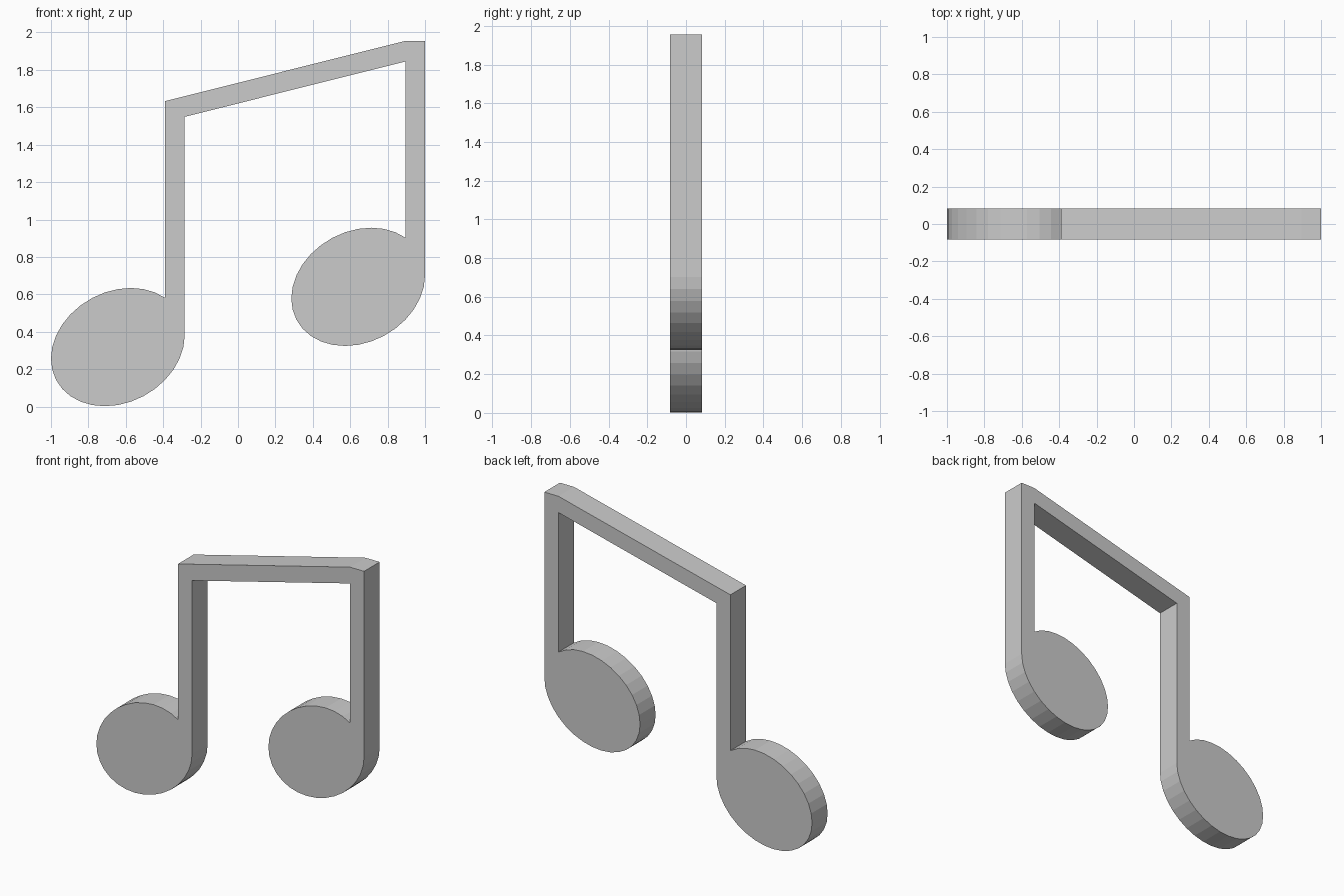
import bpy, bmesh
from math import pi, sin, cos, acos

if "Cube" in bpy.data.objects:
    bpy.data.objects.remove(bpy.data.objects["Cube"])

HALF_DEPTH = 0.083
HX, HZ, TILT = 0.3575, 0.316, 0.197   # half extents and slant of a note head
STEM = 0.105                          # stem width
STEPS = 28


def head(cx, cz):
    """Tilted oval, clockwise from the stem's outer edge round to its inner edge."""
    sweep = 2 * pi - acos((HX - STEM) / HX)
    return [(cx + HX * cos(-sweep * i / STEPS),
             cz + HZ * sin(-sweep * i / STEPS + TILT)) for i in range(STEPS + 1)]


# Outline of both heads, stems and the slanted beam
left_head = head(-0.6425, 0.318)
right_head = head(0.6425, 0.64)
beam_top = [(-0.39, 1.633), (0.895, 1.955), (1.0, 1.955)]
beam_under = [(0.895, 1.845), (-0.285, 1.549)]
outline = left_head + beam_top + right_head + beam_under

# Extrude the outline through the thickness
bm = bmesh.new()
face = bm.faces.new([bm.verts.new((x, -HALF_DEPTH, z)) for x, z in outline])
ext = bmesh.ops.extrude_face_region(bm, geom=[face], use_keep_orig=True)
moved = [g for g in ext["geom"] if isinstance(g, bmesh.types.BMVert)]
bmesh.ops.translate(bm, verts=moved, vec=(0, 2 * HALF_DEPTH, 0))
bmesh.ops.recalc_face_normals(bm, faces=bm.faces)

mesh = bpy.data.meshes.new("beamed_note")
bm.to_mesh(mesh)
bm.free()
bpy.context.collection.objects.link(bpy.data.objects.new("beamed_note", mesh))
